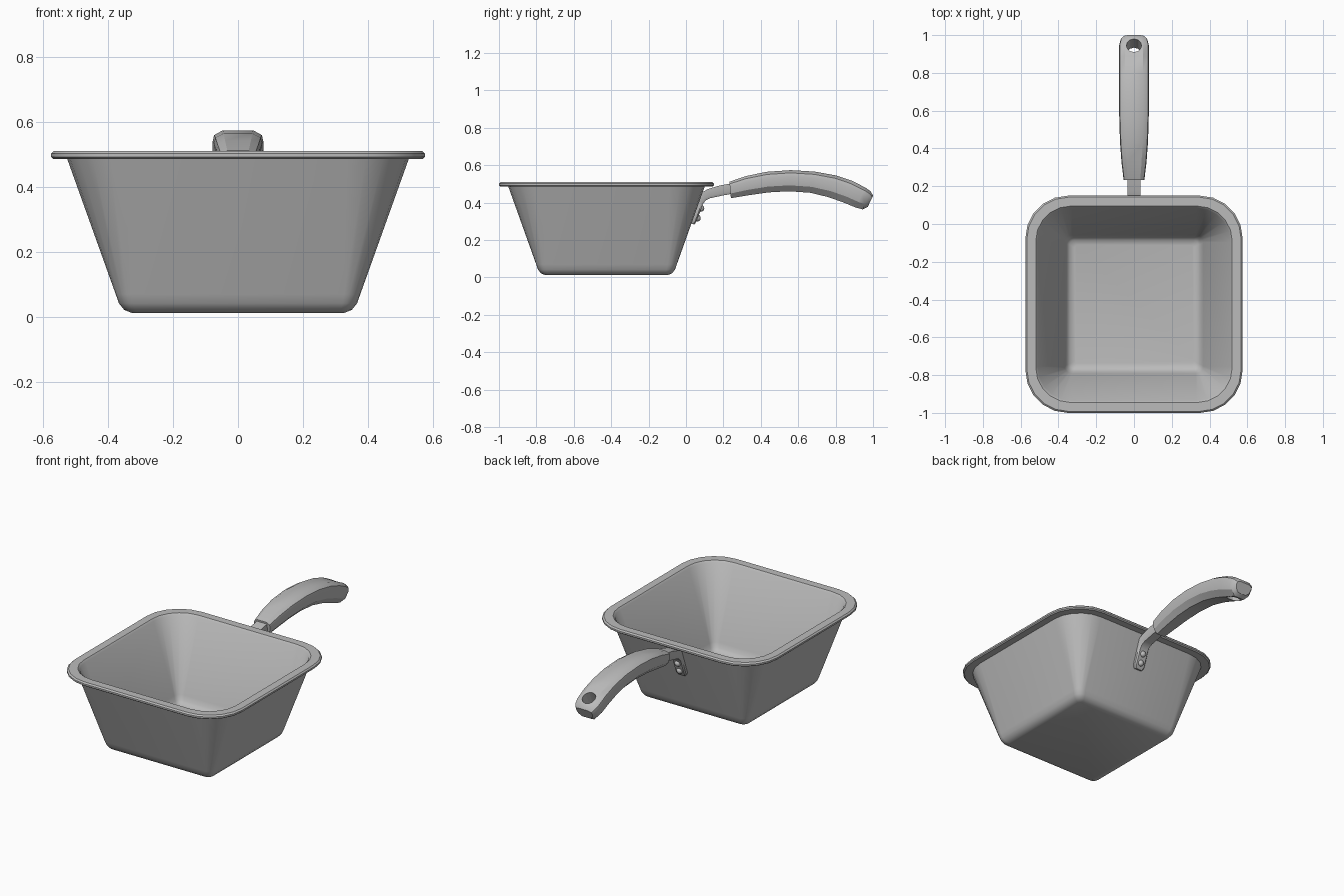
import bpy, bmesh
from math import cos, sin, pi, radians
from mathutils import Vector

cube = bpy.data.objects.get("Cube")
if cube:
    bpy.data.objects.remove(cube, do_unlink=True)


def material(name, value):
    mat = bpy.data.materials.new(name)
    mat.use_nodes = True
    colour = (value, value, value, 1)
    mat.diffuse_color = colour
    mat.node_tree.nodes["Principled BSDF"].inputs["Base Color"].default_value = colour
    return mat


grey = material("plain grey", 0.5)


def finish(obj, angle=35):
    obj.data.materials.clear()
    obj.data.materials.append(grey)
    bpy.ops.object.select_all(action="DESELECT")
    obj.select_set(True)
    bpy.context.view_layer.objects.active = obj
    bpy.ops.object.shade_smooth_by_angle(angle=radians(angle))


def loft(name, rings):
    """Skin a list of equal-length rings and cap both ends."""
    bm = bmesh.new()
    loops = [[bm.verts.new(p) for p in ring] for ring in rings]
    count = len(loops[0])
    for a, b in zip(loops, loops[1:]):
        for i in range(count):
            j = (i + 1) % count
            bm.faces.new((a[i], a[j], b[j], b[i]))
    bm.faces.new(loops[0])
    bm.faces.new(loops[-1])
    bmesh.ops.recalc_face_normals(bm, faces=bm.faces)
    mesh = bpy.data.meshes.new(name)
    bm.to_mesh(mesh)
    bm.free()
    obj = bpy.data.objects.new(name, mesh)
    bpy.context.collection.objects.link(obj)
    return obj


def rounded_square(half, radius, z, segments=5):
    """Horizontal ring centred on the pan."""
    ring = []
    inner = half - radius
    for k, (sx, sy) in enumerate(((1, 1), (-1, 1), (-1, -1), (1, -1))):
        for s in range(segments + 1):
            a = (k + s / segments) * pi / 2
            ring.append((sx * inner + radius * cos(a),
                         PAN_Y + sy * inner + radius * sin(a), z))
    return ring


# Pan: half width, corner radius, height, from the base up over the rim and down inside
PAN_Y = -0.425
profile = [
    (0.325, 0.02, 0.012), (0.35, 0.035, 0.022), (0.366, 0.045, 0.042),
    (0.376, 0.05, 0.07), (0.525, 0.19, 0.486), (0.568, 0.22, 0.486),
    (0.575, 0.225, 0.492), (0.575, 0.225, 0.502), (0.567, 0.22, 0.51),
    (0.52, 0.185, 0.51), (0.51, 0.18, 0.5), (0.367, 0.04, 0.078),
    (0.355, 0.035, 0.05), (0.34, 0.025, 0.034), (0.315, 0.015, 0.028),
]
pan = loft("pan_body", [rounded_square(*p) for p in profile])
finish(pan)


def section(y_top, z_top, y_low, z_low, half):
    """Chamfered cross-section between a top and a bottom point."""
    top, low = Vector((0, y_top, z_top)), Vector((0, y_low, z_low))
    outline = [(0.6, 0), (0.94, 0.13), (1, 0.3), (0.88, 0.72), (0.5, 1)]
    right = [top.lerp(low, t) + Vector((w * half, 0, 0)) for w, t in outline]
    left = [Vector((-p.x, p.y, p.z)) for p in reversed(right)]
    return right + left


# Grip: top y, top z, bottom y, bottom z, half width
grip_stations = [
    (0.232, 0.512, 0.24, 0.424), (0.32, 0.542, 0.335, 0.44),
    (0.43, 0.565, 0.44, 0.455), (0.56, 0.574, 0.55, 0.461),
    (0.69, 0.566, 0.665, 0.453), (0.8, 0.546, 0.76, 0.43),
    (0.89, 0.516, 0.84, 0.402), (0.96, 0.48, 0.905, 0.375),
    (0.988, 0.46, 0.945, 0.364), (1.0, 0.437, 0.972, 0.378),
]
grip_widths = [0.055, 0.066, 0.074, 0.078, 0.079, 0.079, 0.08, 0.079, 0.071, 0.055]
grip = loft("handle_grip", [section(*s, w) for s, w in zip(grip_stations, grip_widths)])

# Hanging hole through the end of the grip
bpy.ops.mesh.primitive_cylinder_add(vertices=12, radius=0.04, depth=0.4,
                                    location=(0, 0.928, 0.45),
                                    rotation=(radians(-25), 0, 0))
cutter = bpy.context.object
cutter.name = "hole_cutter"
cut = grip.modifiers.new("hanging_hole", "BOOLEAN")
cut.object = cutter
cut.solver = "EXACT"
bpy.ops.object.select_all(action="DESELECT")
bpy.context.view_layer.objects.active = grip
grip.select_set(True)
bpy.ops.object.modifier_apply(modifier=cut.name)
bpy.data.objects.remove(cutter, do_unlink=True)
finish(grip, 30)


# Neck: strap that lies on the wall and bends back into the grip
def strap(y_out, z_out, y_in, z_in, half=0.035):
    a, b = Vector((0, y_out, z_out)), Vector((0, y_in, z_in))
    ring = []
    for w, t in ((0.8, 0), (1, 0.25), (1, 1)):
        ring.append(a.lerp(b, t) + Vector((w * half, 0, 0)))
    return ring + [Vector((-p.x, p.y, p.z)) for p in reversed(ring)]


neck_stations = [
    (0.045, 0.283, 0.022, 0.29, 0.025), (0.056, 0.3, 0.028, 0.306),
    (0.079, 0.36, 0.05, 0.37), (0.09, 0.392, 0.068, 0.43),
    (0.105, 0.412, 0.09, 0.458), (0.13, 0.424, 0.118, 0.473),
    (0.19, 0.437, 0.18, 0.492), (0.27, 0.452, 0.26, 0.506),
]
neck = loft("handle_neck", [strap(*s) for s in neck_stations])
finish(neck)

# Rivets
for number, (y, z) in enumerate(((0.079, 0.37), (0.06, 0.318)), 1):
    bpy.ops.mesh.primitive_uv_sphere_add(segments=12, ring_count=8, radius=0.019,
                                         location=(0, y, z))
    rivet = bpy.context.object
    rivet.name = f"rivet_{number}"
    finish(rivet, 60)
